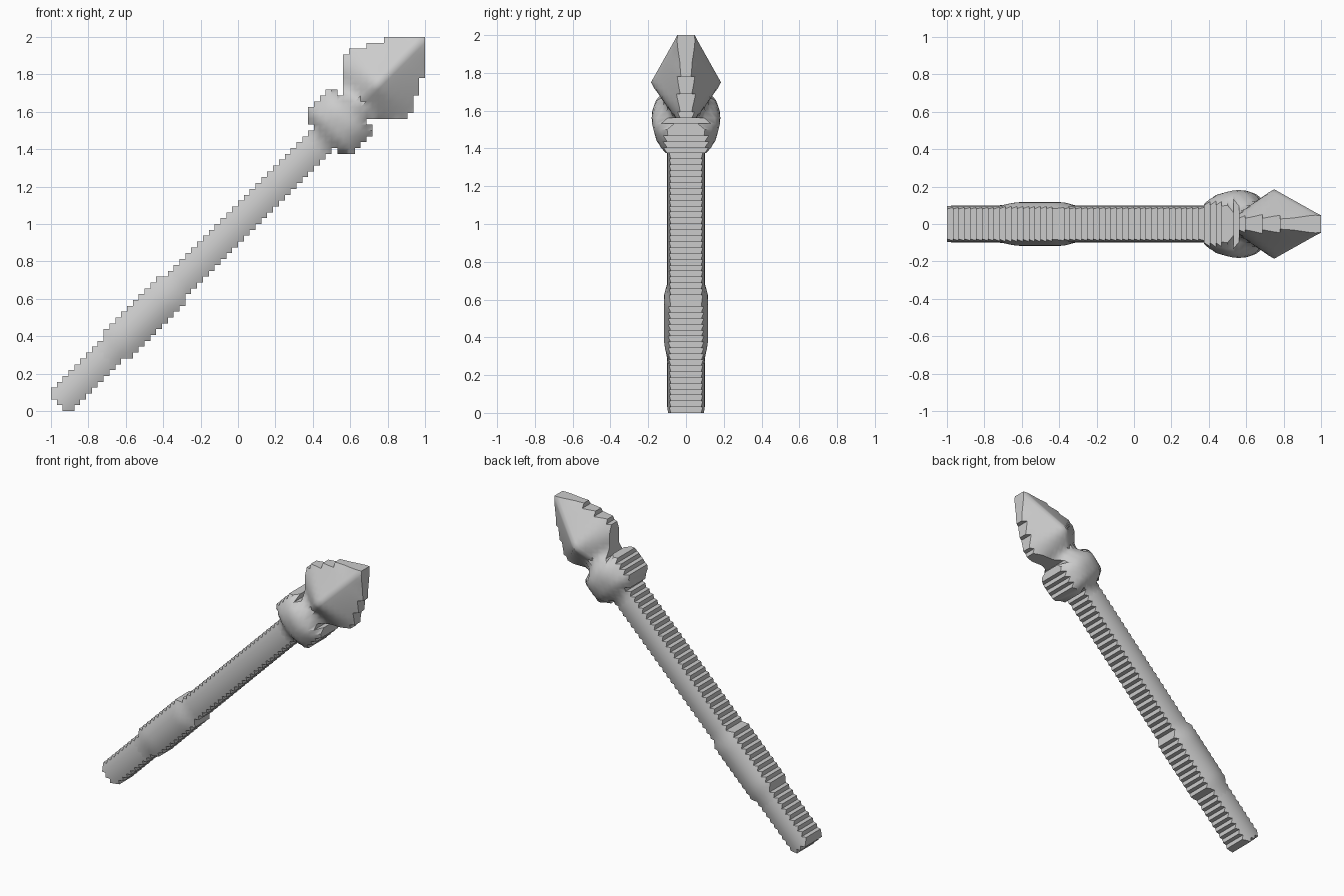
import bpy, bmesh, math

cube = bpy.data.objects.get("Cube")
if cube:
    bpy.data.objects.remove(cube, do_unlink=True)

N = 64            # cells along each side of the sprite grid
STEP = 2 / N

grey = bpy.data.materials.new("plain_grey")
grey.use_nodes = True
grey.diffuse_color = (0.6, 0.6, 0.6, 1)
grey.node_tree.nodes["Principled BSDF"].inputs["Base Color"].default_value = (0.6, 0.6, 0.6, 1)

# Profiles along the diagonal: (distance along, value)
OUTLINE = [(-2, .125), (-1.33, .125), (-1.31, .16), (-.7, .16), (-.68, .125), (.91, .125),
           (.97, .25), (1.22, .25), (1.25, .165), (1.41, .34), (1.53, .34),
           (1.67, .28), (1.8, .21), (2, .03)]
RIDGE = [(-2, .1), (-1.4, .1), (-1.24, .117), (-.78, .117), (-.66, .1), (.88, .1),
         (1.0, .165), (1.12, .183), (1.2, .17), (1.31, .11), (1.49, .188), (2, .045)]
RIM = [(-2, .08), (.9, .08), (1.0, .1), (1.18, .1), (1.3, .035), (1.85, .025), (2, .045)]
ROUND = [(-2, 2), (.9, 2), (1.0, 2.6), (1.2, 2.4), (1.32, 1.3), (1.45, 1.1), (2, 1.1)]


def sample(profile, s):
    """Linear interpolation in a profile."""
    for (a, u), (b, v) in zip(profile, profile[1:]):
        if s <= b:
            return u + (v - u) * max(0, s - a) / (b - a)
    return profile[-1][1]


def thickness(s, d):
    """Half depth of the relief: a ridge falling to a thin rim."""
    ridge, rim = sample(RIDGE, s), sample(RIM, s)
    across = min(1, abs(d) / sample(OUTLINE, s))
    return rim + (ridge - rim) * (1 - across ** sample(ROUND, s))


def build_part(name, start, end):
    """Stepped slab between two distances along the diagonal."""
    cells = set()
    for c in range(N):
        for r in range(N):
            s, d = (c + r + 1) * STEP - 2, (r - c) * STEP
            if start <= s < end and abs(d) <= sample(OUTLINE, s) - STEP + .006:
                cells.add((c, r))
    bm = bmesh.new()
    cache = {}

    def vert(c, r, side):
        key = (c, r, side)
        if key not in cache:
            y = thickness((c + r) * STEP - 2, (r - c) * STEP)
            cache[key] = bm.verts.new((c * STEP - 1, side * y, r * STEP))
        return cache[key]

    for c, r in sorted(cells):
        corners = [(c, r), (c + 1, r), (c + 1, r + 1), (c, r + 1)]
        # front and back, split along the ridge
        for side in (-1, 1):
            q = [vert(*p, side) for p in corners][::-side]
            i = q.index(vert(c, r, side))
            q = q[i:] + q[:i]
            bm.faces.new((q[0], q[1], q[2]))
            bm.faces.new((q[0], q[2], q[3]))
        # stepped side walls
        for k, (dc, dr) in enumerate([(0, -1), (1, 0), (0, 1), (-1, 0)]):
            if (c + dc, r + dr) not in cells:
                a, b = corners[k], corners[(k + 1) % 4]
                bm.faces.new((vert(*b, -1), vert(*a, -1), vert(*a, 1), vert(*b, 1)))
    bmesh.ops.recalc_face_normals(bm, faces=bm.faces)
    mesh = bpy.data.meshes.new(name)
    bm.to_mesh(mesh)
    bm.free()
    mesh.materials.append(grey)
    obj = bpy.data.objects.new(name, mesh)
    bpy.context.collection.objects.link(obj)
    bpy.ops.object.select_all(action='DESELECT')
    obj.select_set(True)
    bpy.context.view_layer.objects.active = obj
    bpy.ops.object.shade_smooth_by_angle(angle=math.radians(48))


build_part("shaft_butt", -1.92, -1.42)
build_part("grip", -1.42, -.6)
build_part("shaft", -.6, .84)
build_part("collar_and_spearhead", .84, 2.1)
